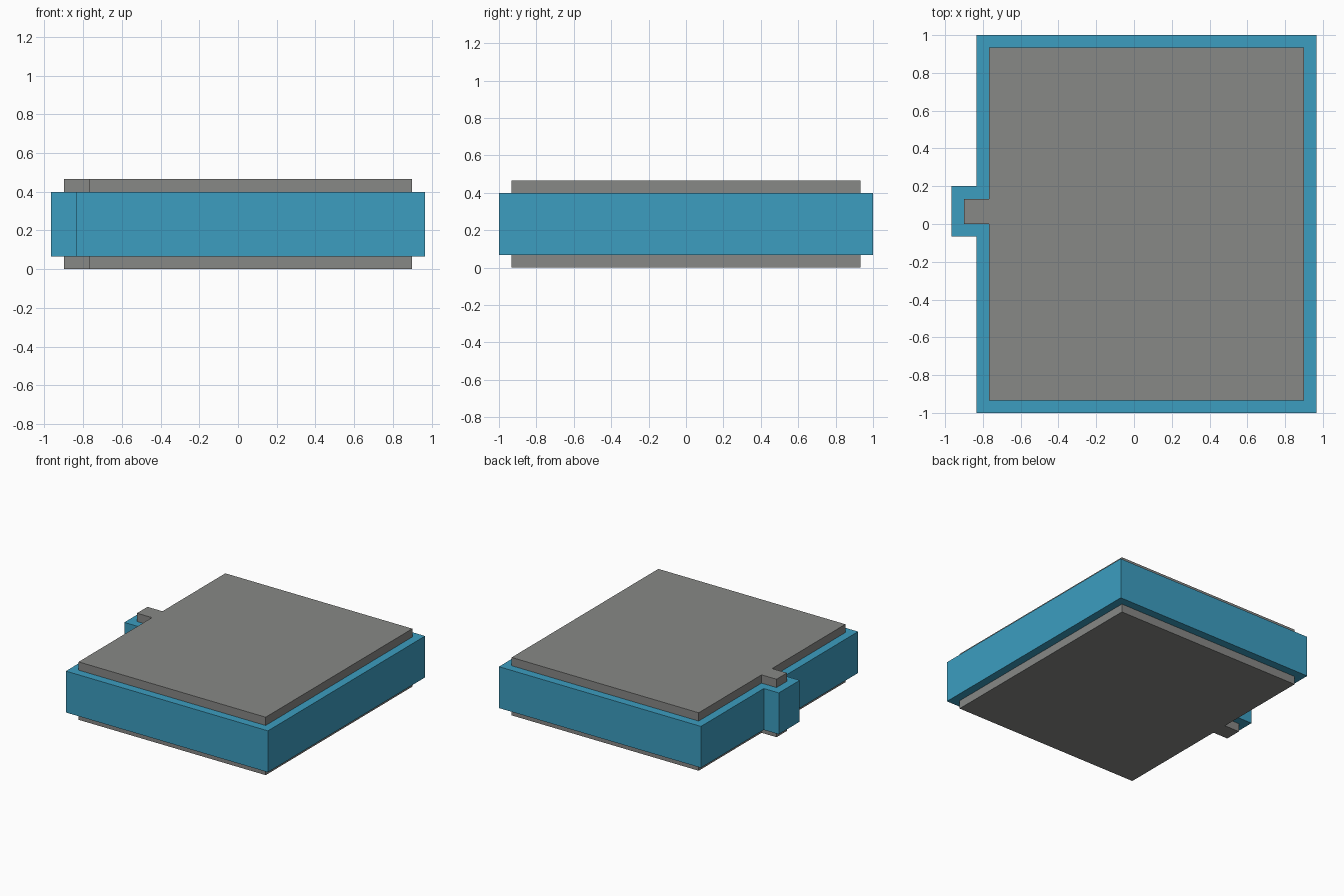
import bpy
import bmesh

cube = bpy.data.objects.get("Cube")
if cube:
    bpy.data.objects.remove(cube, do_unlink=True)

U = 1 / 15  # module size: every step in the model is one unit


def make_material(name, rgb):
    color = (*rgb, 1.0)
    mat = bpy.data.materials.new(name)
    mat.use_nodes = True
    mat.diffuse_color = color
    bsdf = mat.node_tree.nodes["Principled BSDF"]
    bsdf.inputs["Base Color"].default_value = color
    bsdf.inputs["Roughness"].default_value = 0.6
    return mat


def tabbed_outline(inset):
    """Rectangle with a small tab on its right side, shrunk by inset."""
    left, right, tip = 14.5 - inset, -12.5 + inset, -14.5 + inset
    end = 15 - inset
    tab_front, tab_back = -1 + inset, 3 - inset
    return [(left, -end), (left, end), (right, end), (right, tab_back),
            (tip, tab_back), (tip, tab_front), (right, tab_front), (right, -end)]


def make_slab(name, inset, bottom, top, mat):
    """Extrude the outline between two heights."""
    bm = bmesh.new()
    base = bm.faces.new([bm.verts.new((x * U, y * U, bottom * U))
                         for x, y in tabbed_outline(inset)])
    raised = bmesh.ops.extrude_face_region(bm, geom=[base])["geom"]
    verts = [v for v in raised if isinstance(v, bmesh.types.BMVert)]
    bmesh.ops.translate(bm, verts=verts, vec=(0, 0, (top - bottom) * U))
    # The extrusion leaves the starting face in place only if it is needed
    boundary = [e for e in bm.edges if e.is_boundary]
    if boundary:
        bmesh.ops.holes_fill(bm, edges=boundary)
    bmesh.ops.recalc_face_normals(bm, faces=bm.faces[:])
    mesh = bpy.data.meshes.new(name)
    bm.to_mesh(mesh)
    bm.free()
    mesh.materials.append(mat)
    obj = bpy.data.objects.new(name, mesh)
    bpy.context.collection.objects.link(obj)
    return obj


blue = make_material("azure_blue", (0.045, 0.34, 0.53))
gray = make_material("stone_gray", (0.242, 0.246, 0.238))

# Wide blue body, with inset gray plates above and below
make_slab("body", 0, 1, 6, blue)
make_slab("bottom_plate", 1, 0, 1, gray)
make_slab("top_plate", 1, 6, 7, gray)
